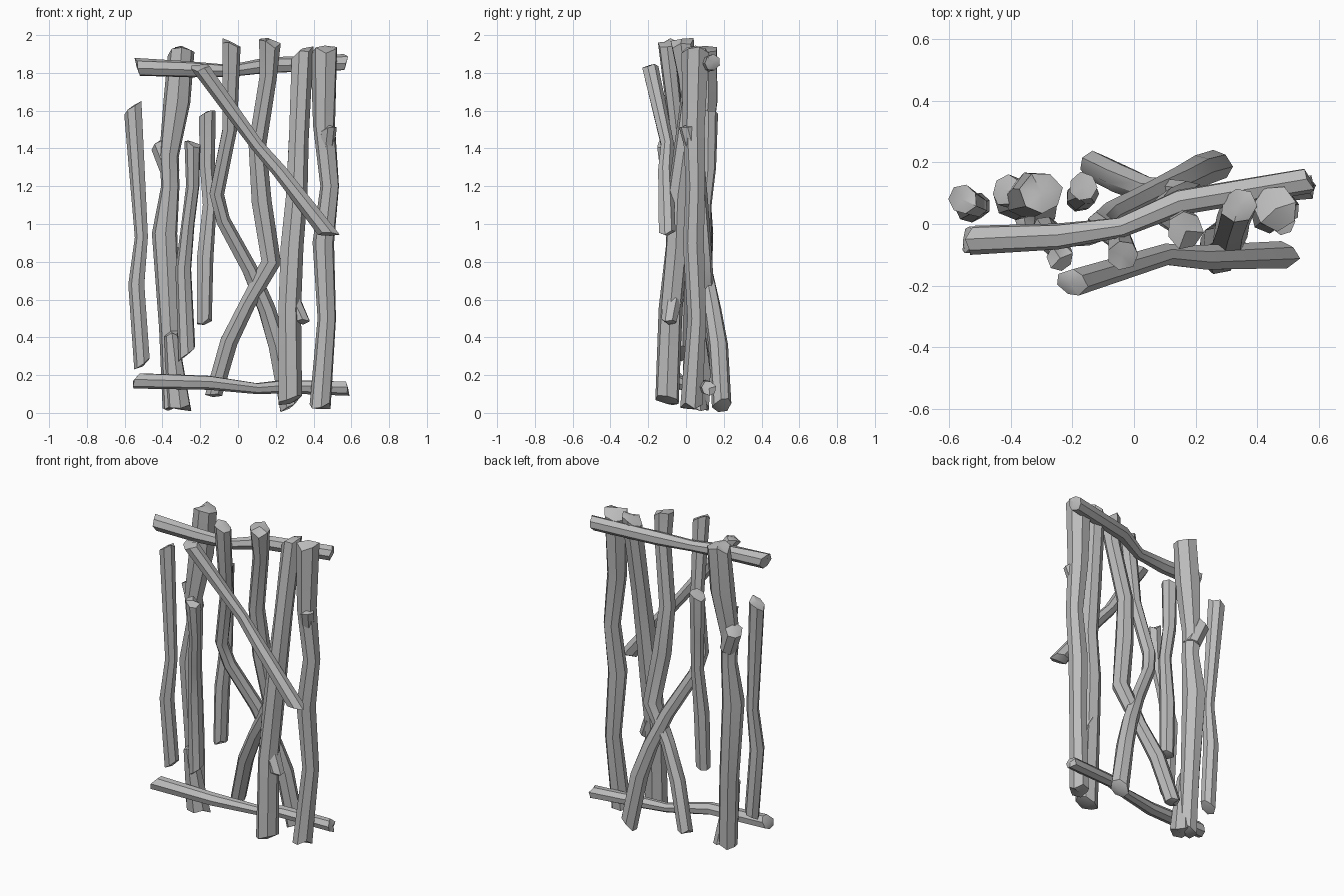
import bpy
import bmesh
import math
import random
from mathutils import Vector

if "Cube" in bpy.data.objects:
    bpy.data.objects.remove(bpy.data.objects["Cube"], do_unlink=True)

random.seed(7)
SIDES = 7

wood = bpy.data.materials.new("weathered_grey_wood")
wood.use_nodes = True
GREY = (0.5, 0.5, 0.5, 1)
wood.diffuse_color = GREY
wood.node_tree.nodes["Principled BSDF"].inputs["Base Color"].default_value = GREY


def add_tube(bm, points, start_cut, end_cut):
    """Sweep a faceted ring along (x, y, z, radius) points; the cuts slant the broken ends."""
    centres = [Vector(p[:3]) for p in points]
    last = len(points) - 1
    axis = (centres[last] - centres[0]).normalized()
    helper = Vector((0, 1, 0))
    spin = random.uniform(0, math.pi)
    rings = []
    for i, centre in enumerate(centres):
        before, after = centres[max(i - 1, 0)], centres[min(i + 1, last)]
        along = (after - before).normalized()
        side = along.cross(helper).normalized()
        up = side.cross(along)
        radius = points[i][3]
        ring = []
        for k in range(SIDES):
            angle = spin + math.tau * k / SIDES
            out = side * math.cos(angle) + up * math.sin(angle)
            pos = centre + out * radius * random.uniform(0.97, 1.1)
            # Broken ends: a slanted, ragged cut
            if i in (0, last):
                cut = start_cut if i == 0 else end_cut
                slide = out.dot(Vector((1, 0, 0.6))) * cut
                slide += random.uniform(-0.35, 0.35)
                pos += axis * radius * slide
            pos.z = min(max(pos.z, 0), 2)
            ring.append(bm.verts.new(pos))
        rings.append(ring)
    for low, high in zip(rings, rings[1:]):
        for k in range(SIDES):
            n = (k + 1) % SIDES
            bm.faces.new((low[k], low[n], high[n], high[k]))
    # Faceted, slightly peaked caps
    for i, outward in ((0, -axis), (last, axis)):
        tip = centres[i] + outward * points[i][3] * 0.35
        tip.z = min(max(tip.z, 0), 2)
        peak = bm.verts.new(tip)
        for k in range(SIDES):
            bm.faces.new((rings[i][k], rings[i][(k + 1) % SIDES], peak))


def stick(name, points, start_cut=0.4, end_cut=-0.4, stubs=()):
    """One branch, with optional side stubs."""
    bm = bmesh.new()
    add_tube(bm, points, start_cut, end_cut)
    for stub in stubs:
        add_tube(bm, stub, 0, 0.3)
    bmesh.ops.recalc_face_normals(bm, faces=bm.faces)
    mesh = bpy.data.meshes.new(name)
    bm.to_mesh(mesh)
    bm.free()
    mesh.materials.append(wood)
    obj = bpy.data.objects.new(name, mesh)
    bpy.context.collection.objects.link(obj)
    bpy.ops.object.select_all(action="DESELECT")
    obj.select_set(True)
    bpy.context.view_layer.objects.active = obj
    bpy.ops.object.shade_smooth_by_angle(angle=math.radians(40))


# Horizontal rails
stick("top_rail", [
    (-.52, -.05, 1.83, .047), (-.25, -.04, 1.82, .042), (-.04, -.01, 1.81, .033),
    (.15, .07, 1.84, .042), (.56, .14, 1.855, .042)], start_cut=-.6, end_cut=.4)
stick("bottom_rail", [
    (-.54, -.05, .17, .042), (-.15, -.03, .16, .037), (.1, .05, .13, .029),
    (.25, .09, .14, .036), (.57, .12, .13, .038)], end_cut=-.5)

# Diagonal brace across the front
stick("diagonal_brace", [
    (-.2, -.19, 1.83, .043), (.1, -.1, 1.42, .034), (.22, -.11, 1.28, .04),
    (.48, -.1, .95, .046)], end_cut=.6)

# Upright branches, from left to right across the front
stick("outer_short_upright", [
    (-.555, .08, 1.61, .047), (-.51, .06, .93, .035), (-.535, .05, .68, .043),
    (-.505, .06, .26, .042)], start_cut=-.6)
stick("thick_upright", [
    (-.3, .1, 1.92, .066), (-.322, .1, 1.65, .07), (-.365, .08, 1.36, .052),
    (-.36, .08, 1.2, .048), (-.385, .08, .95, .066), (-.36, .08, .45, .056),
    (-.345, .07, .04, .055)], start_cut=-.2,
    stubs=[
        [(-.36, .09, 1.28, .05), (-.415, .11, 1.42, .05)],
        [(-.355, .02, .42, .035), (-.315, .05, .04, .064)]])
stick("front_short_upright", [
    (-.24, -.11, 1.42, .043), (-.24, -.09, 1.2, .034), (-.265, -.06, 1, .036),
    (-.29, -.02, .76, .042), (-.27, -.03, .32, .044)], end_cut=-.7)
stick("back_short_upright", [
    (-.165, .12, 1.58, .046), (-.165, .12, 1.3, .04), (-.15, .1, 1.1, .036),
    (-.175, .09, .82, .044), (-.18, .08, .48, .042)], start_cut=-.6)
stick("crossing_upright_a", [
    (-.035, -.1, 1.95, .046), (-.045, -.05, 1.5, .04), (-.115, 0, 1.16, .04),
    (-.08, .03, 1.02, .038), (.06, .1, .76, .04), (.15, .14, .55, .045),
    (.21, .17, .36, .05), (.27, .19, .04, .052)], start_cut=.6)
stick("crossing_upright_b", [
    (.165, -.02, 1.96, .06), (.16, 0, 1.78, .046), (.1, .04, 1.42, .048),
    (.125, .06, 1.12, .054), (.175, .09, .8, .05), (.05, .11, .58, .042),
    (-.05, .15, .38, .046), (-.13, .19, .1, .047)], start_cut=.1)
stick("right_upright", [
    (.34, .06, 1.91, .056), (.32, 0, 1.45, .054), (.31, -.04, 1.15, .055),
    (.285, -.05, .88, .06), (.27, -.08, .55, .062), (.275, -.1, .07, .064)],
    start_cut=-.5, end_cut=-.1,
    stubs=[[(.28, -.07, .6, .05), (.34, -.09, .48, .04)]])
stick("outer_tall_upright", [
    (.46, .05, 1.92, .07), (.455, .04, 1.52, .058), (.488, .05, 1.2, .05),
    (.455, .04, .9, .056), (.47, .06, .5, .05), (.435, .03, .04, .058)],
    start_cut=-.2, end_cut=-.1,
    stubs=[[(.465, .04, 1.38, .04), (.48, .005, 1.51, .04)]])
